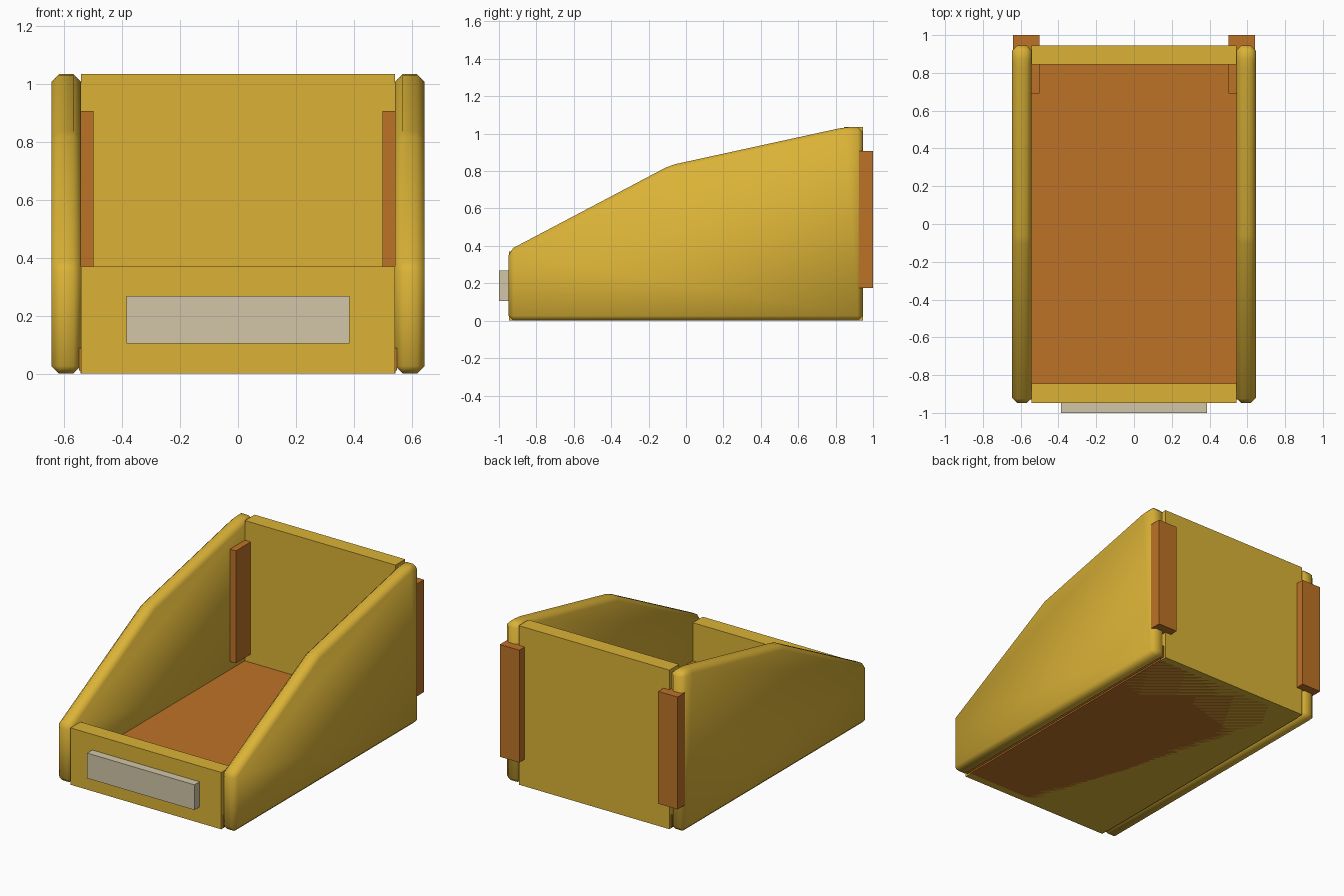
import bpy
import bmesh

old = bpy.data.objects.get("Cube")
if old:
    bpy.data.objects.remove(old, do_unlink=True)


def make_material(name, rgb):
    mat = bpy.data.materials.new(name)
    mat.use_nodes = True
    mat.diffuse_color = (*rgb, 1)
    mat.node_tree.nodes["Principled BSDF"].inputs["Base Color"].default_value = (*rgb, 1)
    return mat


YELLOW = make_material("golden yellow", (0.71, 0.45, 0.038))
BROWN = make_material("warm brown", (0.51, 0.17, 0.02))
GREY = make_material("label grey", (0.645, 0.565, 0.395))


def add_object(name, bm, mat):
    bmesh.ops.recalc_face_normals(bm, faces=bm.faces)
    mesh = bpy.data.meshes.new(name)
    bm.to_mesh(mesh)
    bm.free()
    mesh.materials.append(mat)
    obj = bpy.data.objects.new(name, mesh)
    bpy.context.collection.objects.link(obj)


def box(name, low, high, mat):
    bm = bmesh.new()
    bmesh.ops.create_cube(bm, size=1)
    for v in bm.verts:
        v.co = [(a + b) / 2 + c * (b - a) for a, b, c in zip(low, high, v.co)]
    add_object(name, bm, mat)


def side_panel(name, side):
    # Sloping outline extruded across the thickness, with softened edges
    outline = [(-0.948, 0), (-0.948, 0.376), (-0.085, 0.831),
               (0.85, 1.035), (0.945, 1.035), (0.945, 0)]
    bm = bmesh.new()
    face = bm.faces.new([bm.verts.new((side * 0.543, y, z)) for y, z in outline])
    new = bmesh.ops.extrude_face_region(bm, geom=[face])["geom"]
    moved = [v for v in new if isinstance(v, bmesh.types.BMVert)]
    bmesh.ops.translate(bm, verts=moved, vec=(side * 0.102, 0, 0))
    bmesh.ops.recalc_face_normals(bm, faces=bm.faces)
    bmesh.ops.bevel(bm, geom=bm.edges[:], offset=0.026, segments=1,
                    affect='EDGES', clamp_overlap=True)
    for f in bm.faces:
        f.smooth = True
    add_object(name, bm, YELLOW)


# Yellow base board, flush underneath with the brown floor
box("base_board", (-0.542, -0.9, 0), (0.542, 0.9, 0.09), YELLOW)
box("floor_board", (-0.545, -0.9, 0), (0.545, 0.9, 0.122), BROWN)

# Sides, the strips that hold the rear corners, and the low rails beside the floor
for side, label in ((1, "left"), (-1, "right")):
    side_panel(label + "_side_panel", side)
    x0, x1 = sorted((side * 0.5, side * 0.64))
    box(label + "_rear_strip", (x0, 0.692, 0.176), (x1, 1.0, 0.907), BROWN)
    x0, x1 = sorted((side * 0.53, side * 0.55))
    box(label + "_floor_rail", (x0, -0.93, 0.01), (x1, 0.93, 0.088), BROWN)

# End walls
box("front_wall", (-0.542, -0.947, 0), (0.542, -0.845, 0.37), YELLOW)
box("back_wall", (-0.542, 0.845, 0), (0.542, 0.945, 1.035), YELLOW)

# Label plate on the front wall
box("label_plate", (-0.386, -1.0, 0.104), (0.386, -0.94, 0.268), GREY)
